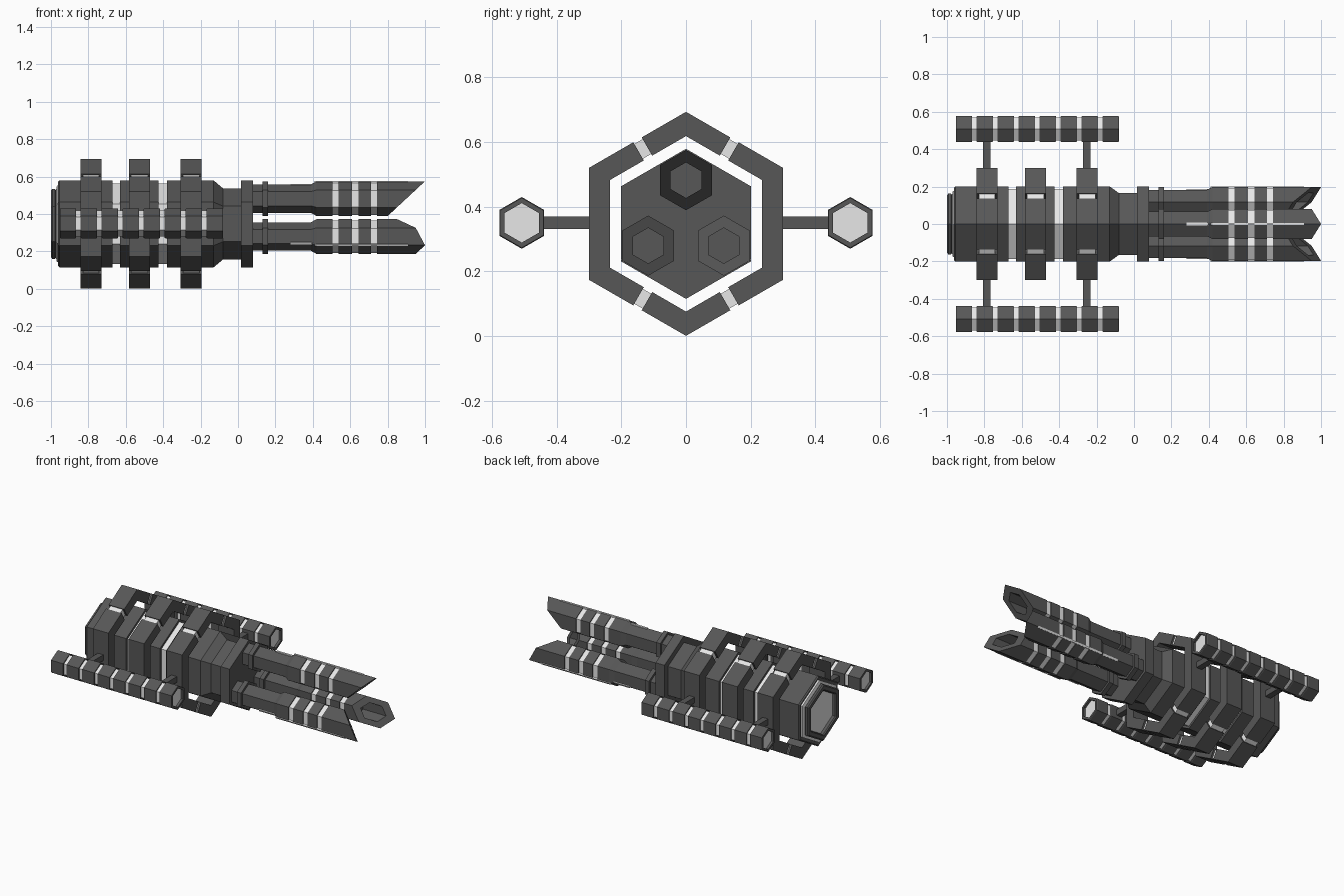
import bpy, bmesh, math
from mathutils import Vector

if "Cube" in bpy.data.objects:
    bpy.data.objects.remove(bpy.data.objects["Cube"])


def material(name, v):
    m = bpy.data.materials.new(name)
    m.diffuse_color = (v, v, v, 1)
    m.use_nodes = True
    m.node_tree.nodes["Principled BSDF"].inputs["Base Color"].default_value = m.diffuse_color
    return m


MATS = [material("dark_grey", 0.095), material("light_grey", 0.8)]
DARK, LIGHT = 0, 1
CZ = 0.347                       # height of the main axis


def finish(name, bm):
    bmesh.ops.recalc_face_normals(bm, faces=bm.faces)
    me = bpy.data.meshes.new(name)
    bm.to_mesh(me)
    bm.free()
    for m in MATS:
        me.materials.append(m)
    ob = bpy.data.objects.new(name, me)
    bpy.context.collection.objects.link(ob)
    return ob


def hex_loft(name, profile, cy, cz, out=None):
    """Six-sided loft along x. Profile rows: (x, radius, colour of the next band).
    x = None puts the row on the slanted muzzle plane, facing the axis."""
    bm = bmesh.new()
    rings = []
    for x, r, _ in profile:
        ring = []
        for k in range(6):
            a = math.radians(90 + 60 * k)
            d = Vector((r * math.cos(a), r * math.sin(a)))
            px = 1 - (0.093 - d.dot(out)) * 1.075 if x is None else x
            ring.append(bm.verts.new((px, cy + d.x, cz + d.y)))
        rings.append(ring)
    for (a, b), row in zip(zip(rings, rings[1:]), profile):
        for k in range(6):
            j = (k + 1) % 6
            bm.faces.new((a[k], a[j], b[j], b[k])).material_index = row[2]
    bm.faces.new(rings[0]).material_index = profile[0][2]
    bm.faces.new(rings[-1]).material_index = profile[-1][2]
    return finish(name, bm)


def prism(name, pts, x0, x1, colour=DARK):
    """Extrude a (y, z) outline from x0 to x1."""
    bm = bmesh.new()
    f = bm.faces.new([bm.verts.new((x0, p.x, p.y)) for p in pts])
    ext = bmesh.ops.extrude_face_region(bm, geom=[f])
    vs = [g for g in ext["geom"] if isinstance(g, bmesh.types.BMVert)]
    bmesh.ops.translate(bm, verts=vs, vec=(x1 - x0, 0, 0))
    if f.is_valid and not any(len(q.verts) == len(pts) and abs(q.calc_center_median().x - x0) < 1e-5
                              for q in bm.faces):
        bm.faces.new(f.verts)
    for q in bm.faces:
        q.material_index = colour
    return finish(name, bm)


def polar(deg, r, t=0.0):
    """Point at distance r from the main axis, shifted t along the tangent."""
    a = math.radians(deg)
    return Vector((r * math.cos(a) - t * math.sin(a), CZ + r * math.sin(a) + t * math.cos(a)))


def slab(name, cy, cz, deg, r0, r1, w, x0, x1, colour):
    """Radial block from r0 to r1, width 2w, around a local centre."""
    off = Vector((cy, cz - CZ))
    pts = [polar(deg, r0, -w) + off, polar(deg, r1, -w) + off,
           polar(deg, r1, w) + off, polar(deg, r0, w) + off]
    return prism(name, pts, x0, x1, colour)


# Main body with light bands, taper, neck and front flange
hex_loft("body", [
    (-0.955, 0.20, DARK), (-0.963, 0.224, DARK), (-0.955, 0.232, DARK), (-0.67, 0.232, DARK),
    (-0.67, 0.215, LIGHT), (-0.63, 0.215, DARK), (-0.63, 0.232, DARK), (-0.425, 0.232, DARK),
    (-0.425, 0.215, LIGHT), (-0.38, 0.215, DARK), (-0.38, 0.232, DARK), (-0.13, 0.232, DARK),
    (-0.08, 0.19, DARK), (0.015, 0.19, DARK), (0.015, 0.232, DARK), (0.08, 0.232, DARK),
    (0.08, 0.15, DARK)], 0, CZ)

# Light spacer and recessed rear cap
hex_loft("rear_spacer", [(-0.975, 0.17, LIGHT), (-0.968, 0.205, LIGHT), (-0.94, 0.205, LIGHT)], 0, CZ)
hex_loft("rear_cap", [
    (-0.95, 0.135, DARK), (-0.95, 0.14, DARK), (-0.993, 0.145, DARK), (-1.0, 0.152, DARK),
    (-1.0, 0.178, DARK), (-0.993, 0.187, DARK), (-0.979, 0.187, DARK), (-0.973, 0.18, DARK),
    (-0.94, 0.16, DARK)], 0, CZ)

# Three split armour rings with light links in the splits
OUT, INN, GAP = 0.30, 0.235, 0.015
C30 = math.cos(math.radians(30))
for i, (x0, x1) in enumerate([(-0.842, -0.73), (-0.583, -0.47), (-0.307, -0.195)]):
    for a0, a1, corners in [(60, 120, [90]), (120, 240, [150, 210]),
                            (240, 300, [270]), (300, 420, [330, 390])]:
        pts = [polar(a0, OUT, GAP)] + [polar(c, OUT / C30) for c in corners] + [polar(a1, OUT, -GAP)]
        pts += [polar(a1, INN, -GAP)] + [polar(c, INN / C30) for c in corners[::-1]] + [polar(a0, INN, GAP)]
        prism(f"armour_ring_{i}_part_{a0}", pts, x0, x1)
        slab(f"armour_link_{i}_{a0}", 0, CZ, a0, INN + 0.006, OUT - 0.006, GAP + 0.003,
             x0 + 0.012, x1 - 0.012, LIGHT)

# Three barrels with slanted hollow muzzles
BIG, SMALL = 0.093, 0.076
profile = [(0.05, SMALL, DARK), (0.13, SMALL, DARK), (0.13, BIG, DARK), (0.16, BIG, DARK),
           (0.16, SMALL, DARK), (0.39, SMALL, DARK), (0.42, BIG, DARK)]
for b0 in (0.505, 0.61, 0.71):
    profile += [(b0, BIG, DARK), (b0, 0.087, LIGHT), (b0 + 0.033, 0.087, DARK), (b0 + 0.033, BIG, DARK)]
profile += [(None, BIG, DARK), (None, 0.055, DARK), (0.79, 0.055, DARK)]
for i, deg in enumerate((90, 210, 330)):
    a = math.radians(deg)
    out = Vector((math.cos(a), math.sin(a)))
    cy, cz = 0.135 * out.x, CZ + 0.135 * out.y
    hex_loft(f"barrel_{i}", profile, cy, cz, out)
    # Light strip along the outer ridge
    slab(f"barrel_strip_rear_{i}", cy, cz, deg, 0.05, 0.078, 0.007, 0.28, 0.41, LIGHT)
    slab(f"barrel_strip_front_{i}", cy, cz, deg, 0.06, 0.0935, 0.006, 0.41, 0.91, LIGHT)

# Side pods: light core inside eight dark segments, held by two struts
X0, SEG, PITCH = -0.953, 0.088, 0.1122
for s, side in ((1, "right"), (-1, "left")):
    y = 0.508 * s
    hex_loft(f"pod_core_{side}", [(X0 + 0.015, 0.07, LIGHT),
             (X0 + 7 * PITCH + SEG - 0.015, 0.07, LIGHT)], y, CZ + 0.003)
    for k in range(8):
        x0 = X0 + k * PITCH
        x1 = x0 + SEG
        hex_loft(f"pod_segment_{side}_{k}", [
            (x0 + 0.03, 0.061, DARK), (x0, 0.061, DARK), (x0, 0.077, DARK), (x0 + 0.004, 0.08, DARK),
            (x1 - 0.004, 0.08, DARK), (x1, 0.077, DARK), (x1, 0.061, DARK), (x1 - 0.03, 0.061, DARK)],
            y, CZ + 0.003)
    for k, x in enumerate((-0.786, -0.253)):
        slab(f"pod_strut_{side}_{k}", 0, CZ + 0.003, 0 if s > 0 else 180, 0.28, 0.45, 0.019,
             x - 0.02, x + 0.02, DARK)
